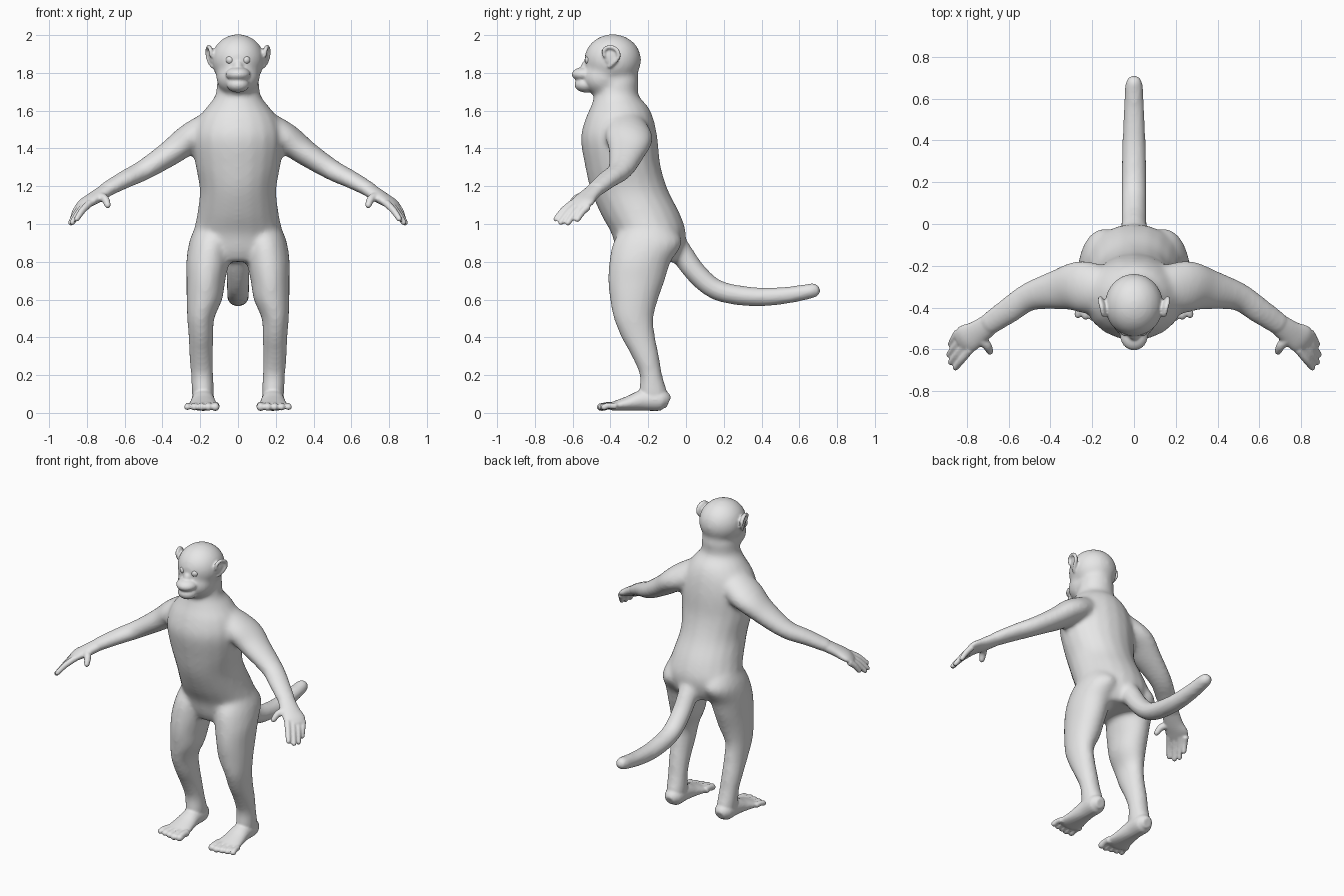
import bpy, bmesh, math
from mathutils import Vector, Matrix

cube = bpy.data.objects.get("Cube")
if cube:
    bpy.data.objects.remove(cube, do_unlink=True)

SEG = 20
X, Y, Z = Vector((1, 0, 0)), Vector((0, 1, 0)), Vector((0, 0, 1))


def material(name, color):
    mat = bpy.data.materials.new(name)
    mat.use_nodes = True
    mat.diffuse_color = color
    bsdf = next(n for n in mat.node_tree.nodes if n.type == 'BSDF_PRINCIPLED')
    bsdf.inputs["Base Color"].default_value = color
    return mat


def spline(rows, steps=4):
    """Smooth curve through rows of x, y, z, width radius, depth radius."""
    rows = [Vector(r) for r in rows]
    out = []
    for i in range(len(rows) - 1):
        p1, p2 = rows[i], rows[i + 1]
        p0, p3 = rows[max(i - 1, 0)], rows[min(i + 2, len(rows) - 1)]
        for k in range(steps):
            t = k / steps
            out.append(p1 + (p2 - p0) * (t / 2)
                       + (2 * p0 - 5 * p1 + 4 * p2 - p3) * (t * t / 2)
                       + (3 * p1 - p0 - 3 * p2 + p3) * (t ** 3 / 2))
    return out + [rows[-1]]


def loft(bm, rows, side=1, ref=Z, flat=False):
    """Elliptical tube with a domed far end; flat keeps the rings level."""
    pts = spline([(side * r[0], *r[1:]) for r in rows])
    rings = []
    for i, p in enumerate(pts):
        d = (pts[min(i + 1, len(pts) - 1)] - pts[max(i - 1, 0)]).to_3d().normalized()
        u = X if flat else d.cross(ref).normalized()
        v = Y if flat else u.cross(d).normalized()
        rings.append((p.to_3d(), u * p[3], v * p[4]))
    c, u, v = rings[-1]
    for t in (.5, .85, .98):
        s = math.sqrt(1 - t * t)
        rings.append((c + d * min(u.length, v.length) * t, u * s, v * s))
    angles = [math.tau * k / SEG for k in range(SEG)]
    loops = [[bm.verts.new(c + u * math.cos(a) + v * math.sin(a)) for a in angles]
             for c, u, v in rings]
    faces = [bm.faces.new(loops[0]), bm.faces.new(loops[-1])]
    for lo, hi in zip(loops, loops[1:]):
        for k in range(SEG):
            n = (k + 1) % SEG
            faces.append(bm.faces.new((lo[k], lo[n], hi[n], hi[k])))
    bmesh.ops.recalc_face_normals(bm, faces=faces)


def ball(bm, center, radii, turn=0):
    m = (Matrix.Translation(center) @ Matrix.Rotation(turn, 4, 'Z')
         @ Matrix.Diagonal((*radii, 1)))
    bmesh.ops.create_uvsphere(bm, u_segments=32, v_segments=20, radius=1, matrix=m)


def level_rows(table):
    """Rows of height, centre x, half width, front y, back y."""
    return [(x, (f + b) / 2, z, a, (b - f) / 2) for z, x, a, f, b in table]


def fuse(obj, voxel, passes):
    """Merge overlapping volumes into one skin and soften the joins."""
    bpy.context.view_layer.objects.active = obj
    remesh = obj.modifiers.new("Fuse", 'REMESH')
    remesh.mode = 'VOXEL'
    remesh.voxel_size = voxel
    soft = obj.modifiers.new("Soften", 'SMOOTH')
    soft.iterations = passes
    for name in ("Fuse", "Soften"):
        bpy.ops.object.modifier_apply(modifier=name)


skin = material("light grey", (.8, .8, .8, 1))
mesh = bpy.data.meshes.new("body")
body = bpy.data.objects.new("body", mesh)
bpy.context.collection.objects.link(body)
bm = bmesh.new()

# Torso and neck
loft(bm, level_rows([
    (.80, 0, .18, -.34, -.05), (.86, 0, .22, -.37, -.015), (.95, 0, .235, -.395, 0),
    (1.05, 0, .217, -.45, -.03), (1.18, 0, .203, -.505, -.095), (1.31, 0, .225, -.535, -.135),
    (1.45, 0, .24, -.557, -.15), (1.55, 0, .215, -.535, -.17), (1.62, 0, .165, -.505, -.2),
    (1.68, 0, .12, -.485, -.25), (1.75, 0, .112, -.47, -.25)]), flat=True)

# Skull and jaw
ball(bm, (0, -.388, 1.868), (.141, .151, .137))
ball(bm, (0, -.435, 1.775), (.115, .12, .1))

# Tail
loft(bm, [(0, -.09, .92, .07, .07), (0, -.03, .855, .063, .062), (0, .05, .745, .061, .058),
          (0, .165, .65, .06, .055), (0, .35, .615, .058, .052), (0, .525, .622, .052, .046),
          (0, .675, .648, .043, .041)])

for s in (1, -1):
    # Legs
    loft(bm, level_rows([
        (.98, .13, .10, -.34, -.06), (.90, .145, .115, -.387, -.02), (.80, .16, .114, -.407, -.08),
        (.70, .17, .103, -.413, -.112), (.60, .178, .095, -.403, -.147),
        (.50, .197, .072, -.383, -.172), (.40, .196, .066, -.343, -.162),
        (.30, .195, .063, -.288, -.142), (.20, .19, .06, -.245, -.125),
        (.12, .186, .06, -.25, -.10), (.08, .185, .058, -.25, -.09)]), s, flat=True)
    # Arms
    loft(bm, [(.10, -.33, 1.52, .11, .10), (.25, -.30, 1.455, .125, .082),
              (.36, -.313, 1.375, .098, .068), (.50, -.348, 1.285, .07, .055),
              (.60, -.415, 1.235, .064, .047), (.70, -.483, 1.18, .056, .039)], s)

body_mesh = body.data
bm.to_mesh(body_mesh)
fuse(body, .014, 10)

# Fine parts are added to the blended body
bm.clear()
bm.from_mesh(body.data)

# Nose bridge, upper lip and lower lip
ball(bm, (0, -.522, 1.825), (.03, .035, .045))
ball(bm, (0, -.535, 1.792), (.066, .07, .039))
ball(bm, (0, -.53, 1.738), (.06, .06, .042))

for s in (1, -1):
    # Ears: curled rim over a thin shell
    rim = [(.14, -.43, 1.885), (.146, -.434, 1.922), (.155, -.40, 1.938), (.163, -.365, 1.92),
           (.16, -.357, 1.885), (.148, -.383, 1.852), (.134, -.405, 1.835)]
    loft(bm, [(*p, .011, .011) for p in rim], s, ref=X)
    ball(bm, (s * .143, -.394, 1.89), (.01, .04, .048), -s * .25)

    # Palm
    loft(bm, [(.68, -.47, 1.19, .05, .036), (.75, -.522, 1.145, .06, .033),
              (.80, -.55, 1.115, .07, .028), (.825, -.565, 1.095, .06, .021)], s)
    # Fingers from index to little, then thumb
    tips = [(.86, -.695, 1.02), (.883, -.67, 1.0), (.89, -.632, .998), (.88, -.58, 1.018)]
    first, last = Vector((.785, -.60, 1.11)), Vector((.842, -.518, 1.093))
    for i, tip in enumerate(tips):
        base = first.lerp(last, i / 3)
        mid = base.lerp(Vector(tip), .5) + Z * .008
        end = base.lerp(Vector(tip), .92)
        loft(bm, [(*base, .02, .02), (*mid, .018, .018), (*end, .015, .015)], s)
    loft(bm, [(.745, -.535, 1.15, .026, .026), (.705, -.58, 1.133, .022, .022),
              (.69, -.61, 1.10, .017, .017)], s)

    # Foot and toes
    loft(bm, [(.185, -.092, .055, .03, .03), (.185, -.13, .068, .058, .057),
              (.185, -.22, .068, .06, .057), (.185, -.30, .051, .07, .04),
              (.185, -.37, .038, .082, .027), (.185, -.39, .036, .08, .023)], s)
    for i in range(5):
        x, r = .12 + i * .034, .023 - i * .0012
        y = -.452 + .006 * abs(i - 1)
        loft(bm, [(x, -.37, .036, r, r), (x + .002 * i, -.41, .038, r * .9, r * .9),
                  (x + .003 * i, y, .031, r, r * .95)], s)

bm.to_mesh(body.data)
fuse(body, .007, 3)
bm.clear()

# Eyes
for s, name in ((1, "left_eye"), (-1, "right_eye")):
    ball(bm, (0, 0, 0), (.023, .023, .023))
    eye_mesh = bpy.data.meshes.new(name)
    bm.to_mesh(eye_mesh)
    bm.clear()
    eye = bpy.data.objects.new(name, eye_mesh)
    eye.location = (s * .042, -.513, 1.868)
    bpy.context.collection.objects.link(eye)
bm.free()

for obj in (body, bpy.data.objects["left_eye"], bpy.data.objects["right_eye"]):
    obj.data.materials.clear()
    obj.data.materials.append(skin)
    obj.data.shade_smooth()
